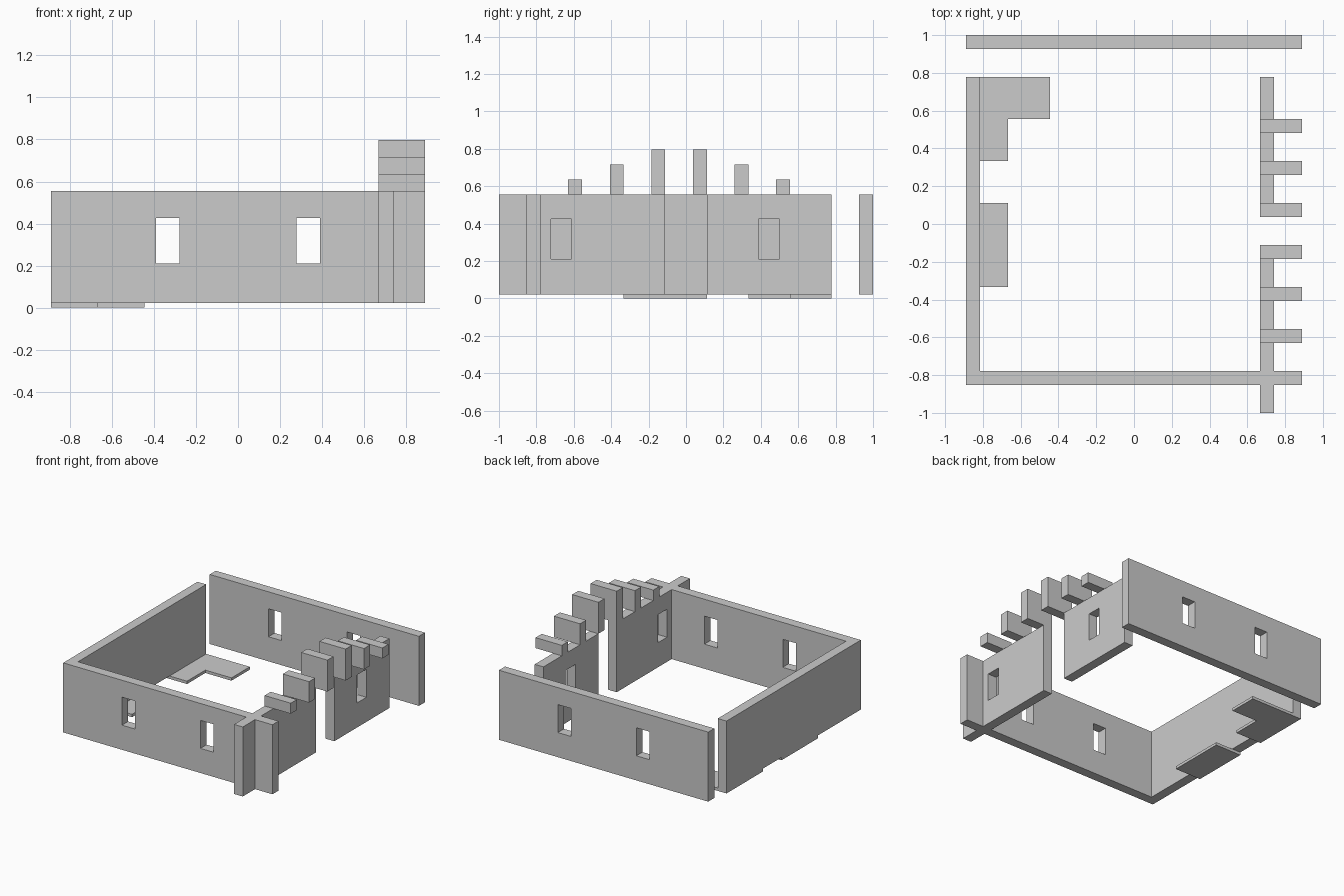
import bpy, bmesh

if "Cube" in bpy.data.objects:
    bpy.data.objects.remove(bpy.data.objects["Cube"])

U = 2 / 27            # wall thickness, the plan module
SLAB = 0.022          # floor slab thickness
TOP = 0.556           # wall top


def prism(name, outline, z0, z1):
    """Extrude a plan outline (in modules) from z0 to z1."""
    bm = bmesh.new()
    face = bm.faces.new([bm.verts.new((x * U, y * U, z0)) for x, y in outline])
    ext = bmesh.ops.extrude_face_region(bm, geom=[face])
    for g in ext["geom"]:
        if isinstance(g, bmesh.types.BMVert):
            g.co.z = z1
    bmesh.ops.recalc_face_normals(bm, faces=bm.faces)
    mesh = bpy.data.meshes.new(name)
    bm.to_mesh(mesh)
    bm.free()
    obj = bpy.data.objects.new(name, mesh)
    bpy.context.collection.objects.link(obj)
    return obj


def box(name, x0, x1, y0, y1, z0, z1):
    return prism(name, [(x0, y0), (x1, y0), (x1, y1), (x0, y1)], z0, z1)


def cut_window(wall, x0, x1, y0, y1):
    cutter = box("window_cutter", x0, x1, y0, y1, 0.211, 0.426)
    mod = wall.modifiers.new("window", "BOOLEAN")
    mod.operation, mod.solver, mod.object = "DIFFERENCE", "EXACT", cutter
    bpy.context.view_layer.objects.active = wall
    bpy.ops.object.modifier_apply(modifier=mod.name)
    bpy.data.objects.remove(cutter, do_unlink=True)


# Left, front and crossing right wall as one continuous plan
main_walls = prism("main_walls", [
    (-12, -11.5), (9, -11.5), (9, -13.5), (10, -13.5), (10, -11.5),
    (12, -11.5), (12, -10.5), (10, -10.5), (10, -1.5), (9, -1.5),
    (9, -10.5), (-11, -10.5), (-11, 10.5), (-12, 10.5)], SLAB, TOP)
right_wall = box("right_wall_beyond_doorway", 9, 10, 1.5, 10.5, SLAB, TOP)
back_wall = box("back_wall", -12, 12, 12.5, 13.5, SLAB, TOP)

# Window openings
for x in (-4.5, 4.5):
    cut_window(main_walls, x - .75, x + .75, -12, -10)
    cut_window(back_wall, x - .75, x + .75, 12, 14)
cut_window(main_walls, 8.5, 10.5, -9.75, -8.25)
cut_window(right_wall, 8.5, 10.5, 5.25, 6.75)

# Stepped blocks rising towards the doorway
for i, y in enumerate((-8.5, -5.5, -2.5, 0.5, 3.5, 6.5)):
    step = min(i, 5 - i) + 1
    box(f"parapet_block_{i + 1}", 9, 12, y, y + 1, TOP, TOP + 0.0805 * step)

# Floor slabs under the left wall
box("floor_slab", -12, -9, -4.5, 1.5, 0, SLAB)
prism("corner_floor_slab", [(-12, 4.5), (-9, 4.5), (-9, 7.5), (-6, 7.5),
                            (-6, 10.5), (-12, 10.5)], 0, SLAB)
